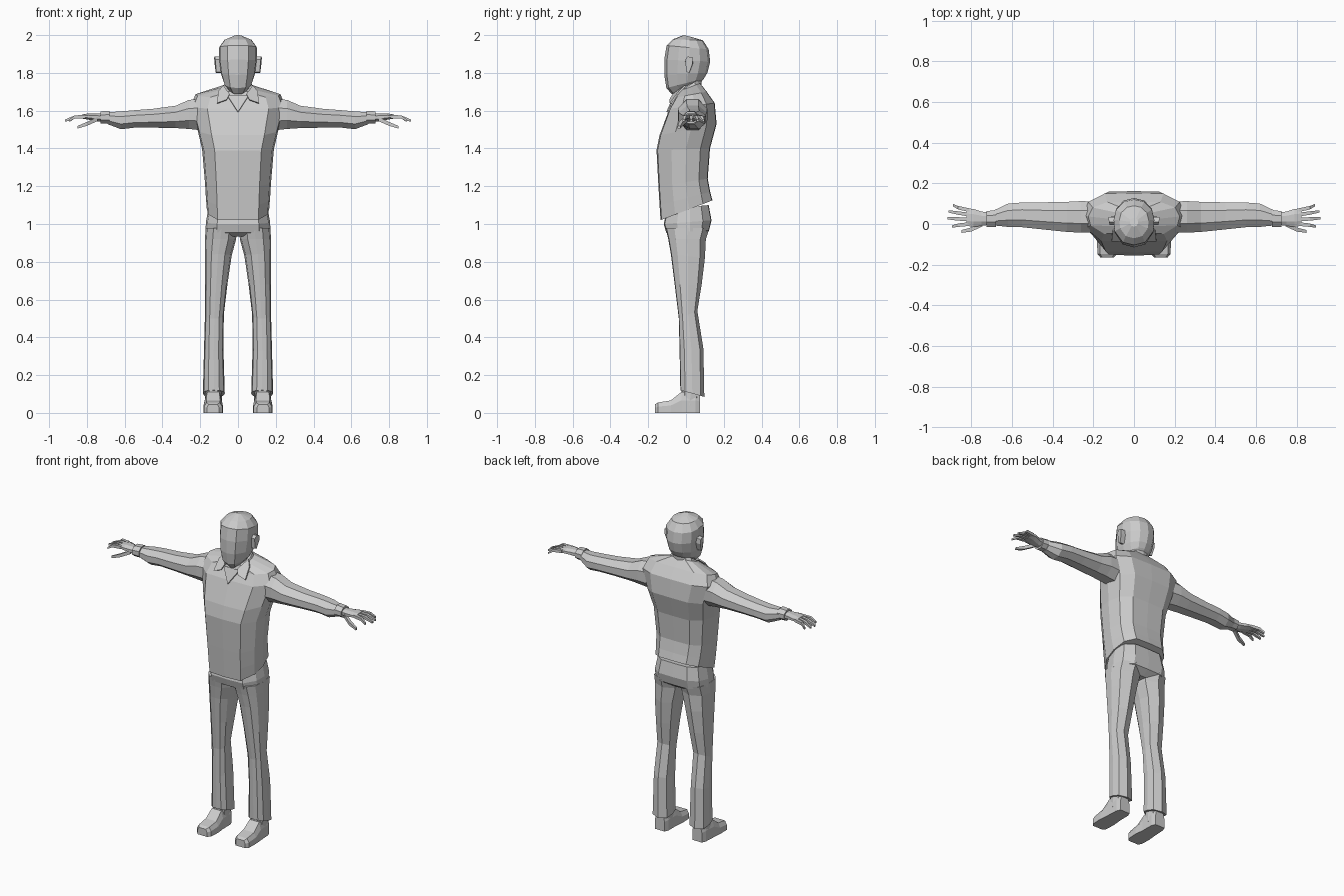
import bpy, bmesh, math
from mathutils import Vector

grey = bpy.data.materials.new("plain grey")
grey.diffuse_color = (0.6, 0.6, 0.6, 1)


def loft(name, rings, mirror=False, caps=True):
    """Skin a list of equal-length point rings; optionally mirror across x."""
    bm = bmesh.new()
    vs = [[bm.verts.new(p) for p in r] for r in rings]
    n = len(rings[0])
    for a, b in zip(vs, vs[1:]):
        for i in range(n):
            j = (i + 1) % n
            bm.faces.new((a[i], a[j], b[j], b[i]))
    if caps:
        bm.faces.new(vs[0])
        bm.faces.new(vs[-1][::-1])
    bmesh.ops.recalc_face_normals(bm, faces=bm.faces)
    me = bpy.data.meshes.new(name)
    bm.to_mesh(me)
    bm.free()
    me.materials.append(grey)
    ob = bpy.data.objects.new(name, me)
    bpy.context.collection.objects.link(ob)
    if mirror:
        m = ob.modifiers.new("mirror", 'MIRROR')
        m.use_mirror_merge = False
    return ob


# Body cross-section: half width share, front-to-back share
HALF = [(0, 0), (.65, .02), (.95, .28), (1, .55), (.9, .82), (.58, .99), (0, 1)]
HEAD = [(0, 0), (.55, .06), (.95, .3), (1, .55), (.88, .78), (.5, .95), (0, 1)]


def ring(zf, zb, hw, yf, yb, half=HALF, cx=0):
    """Symmetric ring whose height tilts from front to back."""
    full = half + [(-u, v) for u, v in half[-2:0:-1]]
    return [(cx + u * hw, yf + v * (yb - yf), zf + v * (zb - zf)) for u, v in full]


# Sweater
loft("sweater", [ring(*r) for r in [
    (1.02, 1.125, .165, -.135, .14), (1.10, 1.17, .17, -.14, .128),
    (1.20, 1.24, .175, -.146, .115), (1.39, 1.40, .19, -.156, .127),
    (1.47, 1.53, .215, -.14, .162), (1.61, 1.64, .25, -.088, .152),
    (1.67, 1.70, .225, -.052, .11), (1.70, 1.745, .08, -.045, .075)]])

# Shirt collar: standing band, folded flaps and the V opening
loft("collar_band", [ring(*r) for r in [
    (1.66, 1.71, .095, -.06, .085), (1.695, 1.765, .075, -.045, .065)]])
flap = [(.045, -.062, 1.685), (.06, -.08, 1.655), (.11, -.078, 1.637),
        (.105, -.03, 1.70), (.078, 0, 1.73)]
off = Vector((0, -.008, .004))
loft("collar_flap", [flap, [Vector(p) + off for p in flap]], mirror=True)
opening = [(-.055, -.058, 1.675), (0, -.096, 1.59), (.055, -.058, 1.675)]
loft("collar_opening", [opening, [Vector(p) + off for p in opening]])

# Neck and head
loft("neck", [ring(*r, half=HEAD) for r in [
    (1.62, 1.66, .065, -.05, .08), (1.76, 1.80, .06, -.045, .085)]])
loft("head", [ring(*r, half=HEAD) for r in [
    (1.687, 1.74, .045, -.075, .068), (1.72, 1.77, .074, -.104, .095),
    (1.79, 1.80, .09, -.115, .113), (1.87, 1.86, .10, -.115, .128),
    (1.945, 1.925, .10, -.103, .12), (1.978, 1.972, .072, -.07, .09),
    (2.0, 1.99, .02, -.012, .03)]])

# Ears
ear = [(-.005, 1.87), (.01, 1.887), (.035, 1.88), (.037, 1.85), (.018, 1.80), (.002, 1.805)]
loft("ear", [[(.085, y, z) for y, z in ear],
             [(.118 + (z - 1.84) * .08 + y * .15, y * .95, z) for y, z in ear]], mirror=True)


def oval(x, yc, ry, zc, rz, n=8):
    """Ring across the x direction."""
    return [(x, yc + ry * math.cos(t), zc + rz * math.sin(t))
            for t in (math.tau * (i + .5) / n for i in range(n))]


# Sleeves and cuffs
loft("sleeve", [oval(*r) for r in [
    (.20, .035, .082, 1.58, .09), (.26, .035, .084, 1.58, .083),
    (.33, .035, .08, 1.567, .064), (.45, .04, .072, 1.56, .054),
    (.55, .045, .066, 1.556, .05), (.62, .043, .062, 1.549, .051),
    (.69, .03, .04, 1.56, .034)]], mirror=True)
loft("cuff", [oval(*r) for r in [
    (.68, .027, .044, 1.565, .037), (.727, .025, .042, 1.564, .035)]], mirror=True)

# Hands
loft("palm", [oval(*r, n=8) for r in [
    (.71, .026, .032, 1.563, .024), (.75, .026, .038, 1.565, .022),
    (.79, .03, .048, 1.569, .018), (.825, .034, .046, 1.569, .012)]], mirror=True)


def digit(name, base, mid, tip, r):
    loft(name, [oval(p[0], p[1], r * s, p[2], r * s, 4)
                for p, s in ((base, 1.3), (mid, 1.2), (tip, .8))], mirror=True)


for i, (y0, y1, xt) in enumerate([(.068, .092, .89), (.046, .062, .913),
                                  (.022, .028, .917), (0, -.012, .895)]):
    digit(f"finger_{i + 1}", (.81, y0, 1.569), (.865, (y0 + y1) / 2, 1.566),
          (xt, y1, 1.547), .010)
digit("thumb", (.745, .0, 1.555), (.80, -.027, 1.53), (.85, -.037, 1.512), .012)

# Trousers: hips and legs
loft("hips", [ring(*r) for r in [
    (1.08, 1.10, .155, -.10, .12), (1.00, 1.02, .17, -.118, .135),
    (.955, .965, .172, -.105, .122), (.935, .935, .12, -.07, .08)]])
LEG = [(0, 0), (.5, .02), (.9, .2), (1, .5), (.85, .85), (0, 1)]
loft("leg", [ring(zf, zb, (x1 - x0) / 2, y0, y1, LEG, (x0 + x1) / 2)
             for zf, zb, x0, x1, y0, y1 in [
    (.98, .98, .004, .171, -.108, .125), (.92, .92, .01, .175, -.094, .105),
    (.84, .82, .034, .176, -.08, .10), (.68, .68, .056, .175, -.06, .083),
    (.50, .54, .075, .175, -.038, .06), (.33, .34, .077, .18, -.034, .092),
    (.12, .085, .07, .186, -.03, .097)]], mirror=True)

# Ankles and shoes
loft("ankle", [ring(z, z, hw, y0, y1, LEG, .13) for z, hw, y0, y1 in [
    (.04, .045, -.03, .07), (.2, .042, -.015, .075)]], mirror=True)


def shoe_ring(y, x0, x1, top):
    w = (x1 - x0) * .14
    return [(x0, y, 0), (x1, y, 0), (x1, y, top * .6), (x1 - w, y, top),
            (x0 + w, y, top), (x0, y, top * .6)]


loft("shoe", [shoe_ring(*r) for r in [
    (-.165, .10, .165, .045), (-.148, .083, .18, .055), (-.08, .08, .182, .066),
    (-.025, .086, .177, .11), (.05, .087, .173, .11), (.075, .097, .163, .10)]],
    mirror=True)
